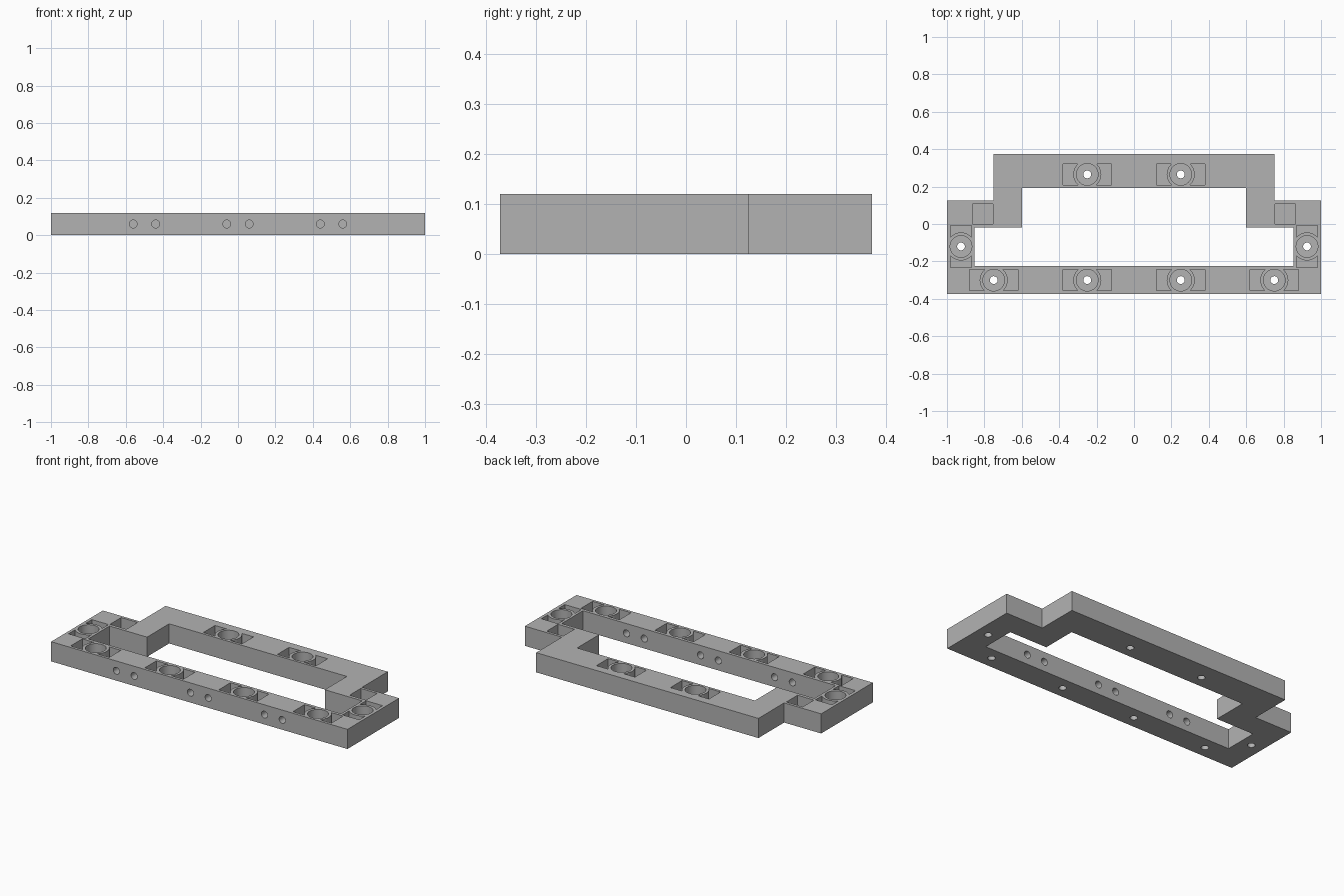
import bpy
import bmesh
import math
from mathutils import Vector, Matrix

cube = bpy.data.objects.get("Cube")
if cube:
    bpy.data.objects.remove(cube, do_unlink=True)

H = 0.12           # frame thickness
FLOOR = 0.04       # height of the recess floors
BORE_R, COLLAR_R, SCREW_R = 0.058, 0.075, 0.021
POCKET_W = 0.056   # half width of the side pockets


def prism(bm, points, depth):
    """Extrude a closed outline of 3D points along a vector."""
    face = bm.faces.new([bm.verts.new(p) for p in points])
    new = bmesh.ops.extrude_face_region(bm, geom=[face])["geom"]
    verts = [v for v in new if isinstance(v, bmesh.types.BMVert)]
    bmesh.ops.translate(bm, verts=verts, vec=Vector(depth))


def circle(cx, cy, r, z, n=40):
    return [(cx + r * math.cos(2 * math.pi * i / n),
             cy + r * math.sin(2 * math.pi * i / n), z) for i in range(n)]


def finish(bm, name):
    bmesh.ops.recalc_face_normals(bm, faces=bm.faces)
    mesh = bpy.data.meshes.new(name)
    bm.to_mesh(mesh)
    bm.free()
    obj = bpy.data.objects.new(name, mesh)
    bpy.context.collection.objects.link(obj)
    return obj


def mirrored(half):
    """Close a right-hand half outline with its mirror image."""
    return half + [(-x, y) for x, y in reversed(half)]


def pocket(bm, cx, cy, half_len, angle):
    """Rectangular pocket whose inner end wraps round the collar."""
    a = math.asin(POCKET_W / COLLAR_R)
    pts = [(half_len, -POCKET_W), (half_len, POCKET_W)]
    for i in range(11):
        t = a - 2 * a * i / 10
        pts.append((COLLAR_R * math.cos(t), COLLAR_R * math.sin(t)))
    rot = Matrix.Rotation(angle, 2)
    pts = [rot @ Vector(p) for p in pts]
    prism(bm, [(p.x + cx, p.y + cy, FLOOR) for p in pts], (0, 0, H))


# Frame body: outer outline with the window cut out
outer = mirrored([(1, -0.373), (1, 0.125), (0.75, 0.125), (0.75, 0.373)])
inner = mirrored([(0.853, -0.225), (0.853, -0.02), (0.6, -0.02), (0.6, 0.193)])
bm = bmesh.new()
prism(bm, [(x, y, 0) for x, y in outer], (0, 0, H))
frame = finish(bm, "stepped_frame")

bm = bmesh.new()
prism(bm, [(x, y, -H) for x, y in inner], (0, 0, 3 * H))
window_cutter = finish(bm, "window_cutter")

# Fastener seats: centre, pocket half length, pocket direction
seats = [(x, -0.3, 0.13, 0) for x in (-0.75, -0.25, 0.25, 0.75)]
seats += [(x, 0.265, 0.13, 0) for x in (-0.25, 0.25)]
seats += [(x, -0.12, 0.113, math.pi / 2) for x in (-0.925, 0.925)]

recess, holes = bmesh.new(), bmesh.new()
for cx, cy, half_len, angle in seats:
    prism(recess, circle(cx, cy, BORE_R, FLOOR), (0, 0, H))
    for turn in (0, math.pi):
        pocket(recess, cx, cy, half_len, angle + turn)
    prism(holes, circle(cx, cy, SCREW_R, -H, 24), (0, 0, 3 * H))

# Square pockets at the shoulders
for s in (-1, 1):
    square = [(0.753, 0), (0.864, 0), (0.864, 0.108), (0.753, 0.108)]
    prism(recess, [(s * x, y, FLOOR) for x, y in square], (0, 0, H))

# Paired cross holes through the front rail
for mid in (-0.5, 0, 0.5):
    for off in (-0.06, 0.06):
        ring = [(x, -0.45, z) for x, z, _ in circle(mid + off, H / 2, 0.021, 0, 24)]
        prism(holes, ring, (0, 0.3, 0))

cutters = [window_cutter, finish(recess, "recess_cutter"), finish(holes, "hole_cutter")]
for cutter in cutters:
    cutter.hide_render = True
    mod = frame.modifiers.new(cutter.name, "BOOLEAN")
    mod.operation = "DIFFERENCE"
    mod.solver = "EXACT"
    mod.object = cutter

# Bake the cuts and drop the cutters
graph = bpy.context.evaluated_depsgraph_get()
mesh = bpy.data.meshes.new_from_object(frame.evaluated_get(graph))
frame.modifiers.clear()
frame.data = mesh
for cutter in cutters:
    bpy.data.objects.remove(cutter, do_unlink=True)

# Grey material
mat = bpy.data.materials.new("plain_grey")
mat.use_nodes = True
grey = (0.45, 0.45, 0.45, 1)
mat.diffuse_color = grey
mat.node_tree.nodes["Principled BSDF"].inputs["Base Color"].default_value = grey
mesh.materials.clear()
mesh.materials.append(mat)

# Smooth round walls, sharp edges elsewhere
bpy.ops.object.select_all(action="DESELECT")
frame.select_set(True)
bpy.context.view_layer.objects.active = frame
bpy.ops.object.shade_smooth_by_angle(angle=math.radians(30))
